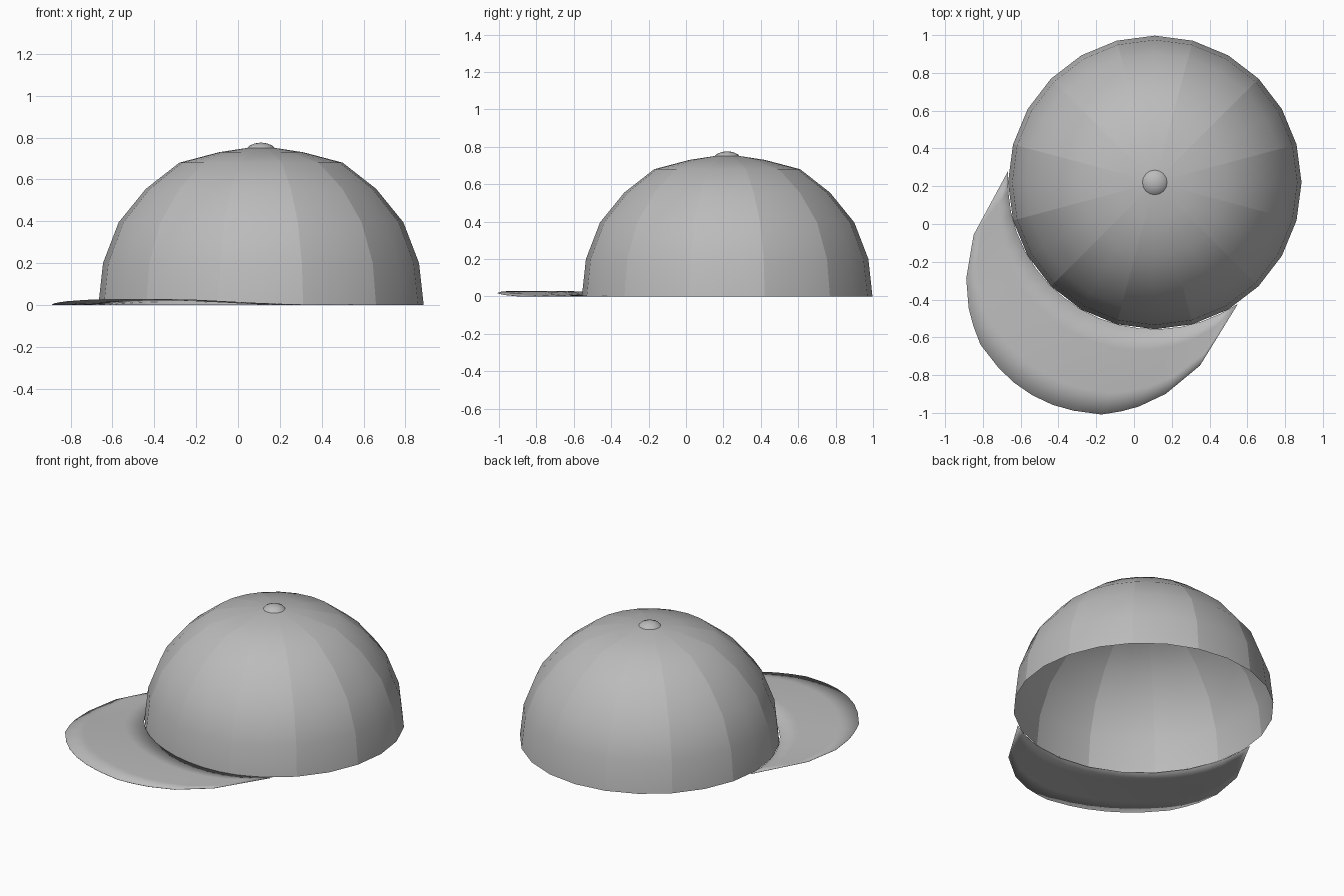
import bpy, bmesh
from math import sin, cos, radians, atan2, hypot
from mathutils import Matrix

if "Cube" in bpy.data.objects:
    bpy.data.objects.remove(bpy.data.objects["Cube"], do_unlink=True)

CENTRE = (0.11, 0.22, 0)
SIDES = 24

grey = bpy.data.materials.new("grey cloth")
grey.use_nodes = True
grey.diffuse_color = (0.5, 0.5, 0.5, 1)
grey.node_tree.nodes["Principled BSDF"].inputs["Base Color"].default_value = (0.5, 0.5, 0.5, 1)


def finish(name, bm, turn=0):
    bmesh.ops.recalc_face_normals(bm, faces=bm.faces)
    for f in bm.faces:
        f.smooth = True
    bm.transform(Matrix.Translation(CENTRE) @ Matrix.Rotation(radians(turn), 4, "Z"))
    mesh = bpy.data.meshes.new(name)
    bm.to_mesh(mesh)
    bm.free()
    mesh.materials.append(grey)
    obj = bpy.data.objects.new(name, mesh)
    bpy.context.collection.objects.link(obj)


def dome(profile, top, sides, panels=False):
    """Open dome from (radius, height) rings, with a hard seam on every other rib."""
    bm = bmesh.new()
    rings = [[bm.verts.new((r * cos(radians(360 * i / sides)),
                            r * sin(radians(360 * i / sides)), z))
              for i in range(sides)] for r, z in profile]
    for low, high in zip(rings, rings[1:]):
        for i in range(sides):
            j = (i + 1) % sides
            bm.faces.new((low[i], low[j], high[j], high[i]))
            if panels and i % 2:
                bm.edges.get((low[i], high[i])).smooth = False
    apex = bm.verts.new((0, 0, top))
    for i in range(sides):
        bm.faces.new((rings[-1][i], rings[-1][(i + 1) % sides], apex))
    return bm


# Crown
crown = [(0.777, 0), (0.755, 0.2), (0.68, 0.395), (0.55, 0.555),
         (0.39, 0.68), (0.2, 0.73), (0.07, 0.75)]
finish("crown", dome(crown, 0.753, SIDES, True))

# Top button
finish("top_button", dome([(0.07, 0.745), (0.057, 0.76), (0.03, 0.772)], 0.776, 16))

# Brim: outer edge is mirrored, inner edge follows the crown rim
half = [(0.705, 0.338), (0.692, 0.72), (0.61, 0.94), (0.52, 1.07), (0.45, 1.14),
        (0.37, 1.205), (0.23, 1.262), (0.12, 1.29)]
outer = half + [(0, 1.3)] + [(-u, t) for u, t in reversed(half)]


def rise(u, t):
    return 0.027 * max(0, 1 - (u / 0.6) ** 2) * min(1, max(0, (t - 0.4) / 0.6))


bm = bmesh.new()
start = atan2(0.338, 0.705)
STEPS = 4
rows = []
for k, (u, t) in enumerate(outer):
    a = start + (radians(180) - 2 * start) * k / (len(outer) - 1)
    iu, it = 0.777 * cos(a), 0.777 * sin(a)
    row = []
    for s in range(STEPS + 1):
        pu, pt = iu + (u - iu) * s / STEPS, it + (t - it) * s / STEPS
        row.append(bm.verts.new((pu, -pt, rise(pu, pt) + 0.002)))
    rows.append(row)
for a, b in zip(rows, rows[1:]):
    for s in range(STEPS):
        bm.faces.new((a[s], a[s + 1], b[s + 1], b[s]))
bmesh.ops.remove_doubles(bm, verts=bm.verts, dist=0.008)
# Thin closed sheet
bmesh.ops.recalc_face_normals(bm, faces=bm.faces)
bmesh.ops.solidify(bm, geom=bm.faces[:], thickness=0.002)
finish("brim", bm, -30)
